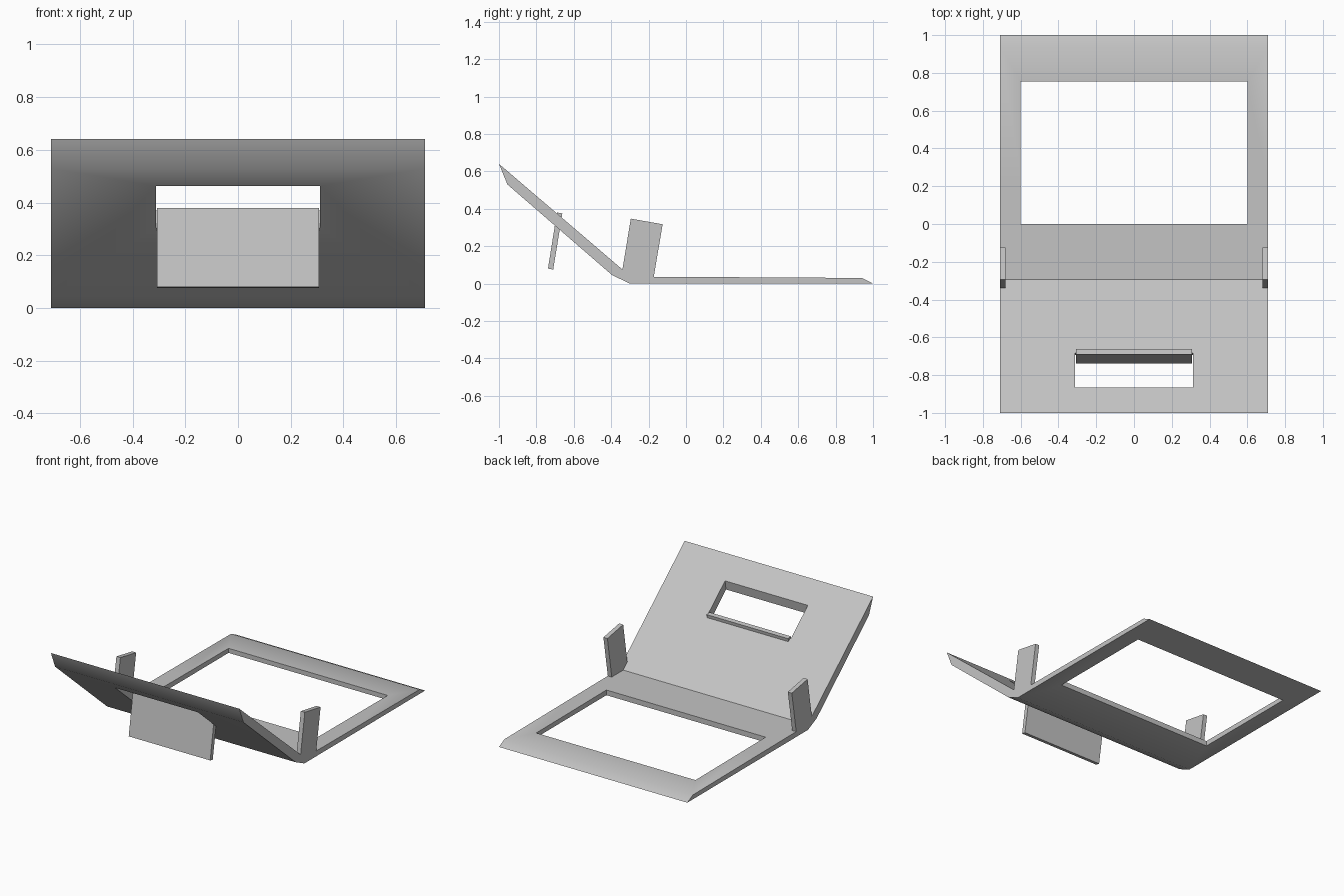
import bpy
import bmesh

cube = bpy.data.objects.get("Cube")
if cube:
    bpy.data.objects.remove(cube, do_unlink=True)

grey = bpy.data.materials.new("plain grey")
grey.use_nodes = True
colour = (0.55, 0.55, 0.55, 1)
grey.diffuse_color = colour
grey.node_tree.nodes["Principled BSDF"].inputs["Base Color"].default_value = colour


def prism(name, profile, x0, x1):
    """Extrude a side profile of (y, z) points from x0 to x1."""
    bm = bmesh.new()
    face = bm.faces.new([bm.verts.new((x0, y, z)) for y, z in profile])
    ext = bmesh.ops.extrude_face_region(bm, geom=[face])
    moved = [v for v in ext["geom"] if isinstance(v, bmesh.types.BMVert)]
    bmesh.ops.translate(bm, verts=moved, vec=(x1 - x0, 0, 0))
    bmesh.ops.recalc_face_normals(bm, faces=bm.faces)
    mesh = bpy.data.meshes.new(name)
    bm.to_mesh(mesh)
    bm.free()
    mesh.materials.append(grey)
    obj = bpy.data.objects.new(name, mesh)
    bpy.context.collection.objects.link(obj)
    return obj


def cut(target, cutter):
    mod = target.modifiers.new(cutter.name, "BOOLEAN")
    mod.operation = "DIFFERENCE"
    mod.solver = "EXACT"
    mod.object = cutter
    bpy.context.view_layer.objects.active = target
    bpy.ops.object.modifier_apply(modifier=mod.name)
    bpy.data.objects.remove(cutter, do_unlink=True)


# Bent sheet: flat rear frame and sloped front panel
half = 0.71
sheet = prism("bent_frame", [(-0.30, 0), (1, 0), (0.94, 0.03), (0.25, 0.034),
                             (-0.295, 0.037), (-1, 0.64), (-0.955, 0.53),
                             (-0.395, 0.045)], -half, half)

# Large opening in the rear, slanted slot in the front
cut(sheet, prism("window_cutter", [(0, -0.1), (0.755, -0.1), (0.755, 0.2), (0, 0.2)],
                 -0.6, 0.6))
cut(sheet, prism("slot_cutter", [(-0.91, 0.27), (-0.70, 0.27), (-0.645, 0.60), (-0.853, 0.60)],
                 -0.312, 0.312))

bpy.ops.object.select_all(action="DESELECT")
sheet.select_set(True)
bpy.context.view_layer.objects.active = sheet
bpy.ops.object.shade_smooth_by_angle(angle=0.53)

# Flap hanging at the lower edge of the slot
prism("slot_flap", [(-0.738, 0.08), (-0.71, 0.075), (-0.661, 0.375), (-0.69, 0.38)],
      -0.307, 0.307)

# Side tabs, tilted back
for side, name in ((-1, "right_tab"), (1, "left_tab")):
    prism(name, [(-0.345, 0.045), (-0.295, 0.347), (-0.125, 0.317), (-0.175, 0.02)],
          side * 0.68, side * half)
